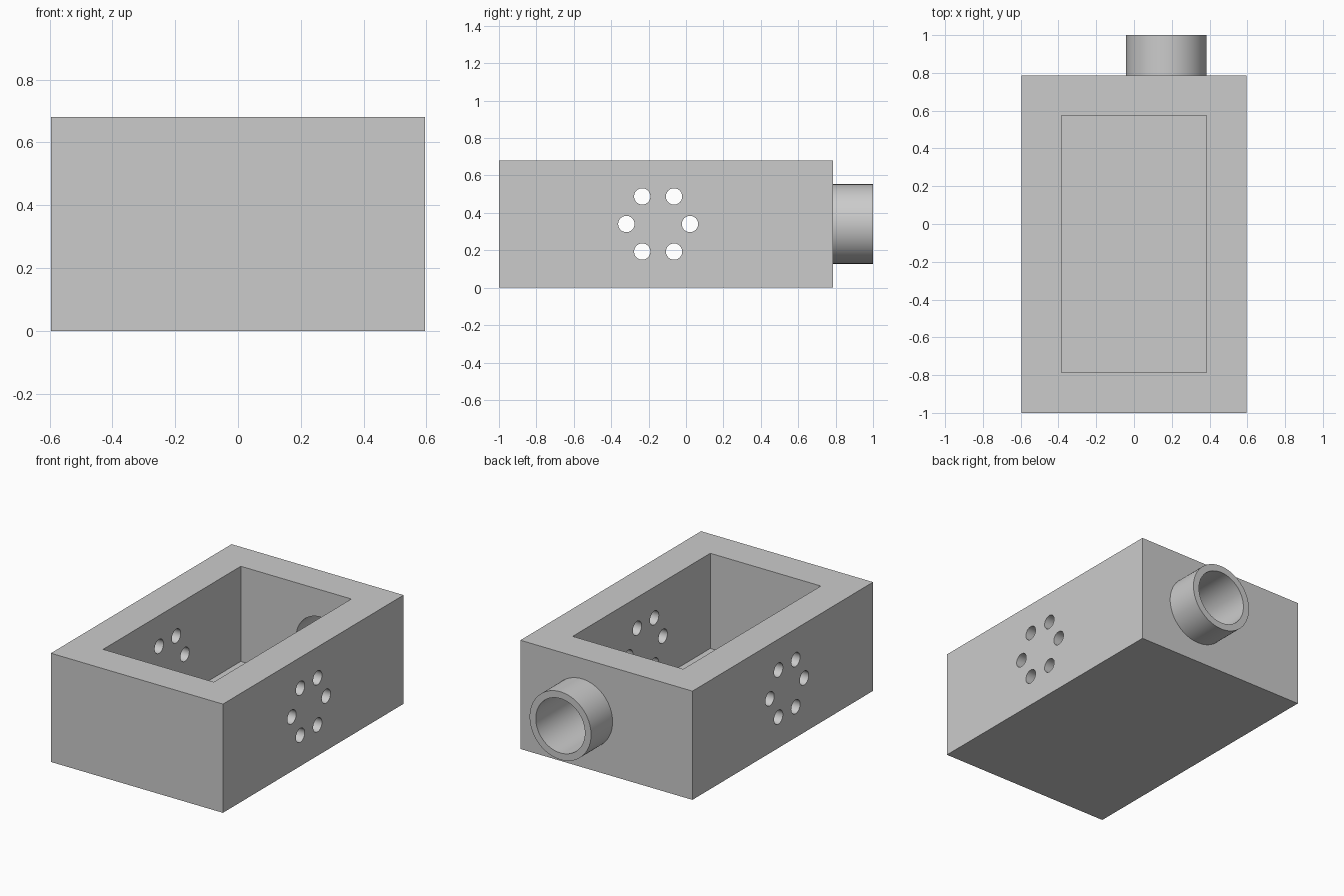
import bpy
import math
from mathutils import Vector

cube = bpy.data.objects.get("Cube")
if cube:
    bpy.data.objects.remove(cube, do_unlink=True)

U = 2 / 94  # one design unit; the whole part is 94 units long

grey = bpy.data.materials.new("plain grey")
grey.use_nodes = True
colour = (0.6, 0.6, 0.6, 1)
grey.diffuse_color = colour
grey.node_tree.nodes["Principled BSDF"].inputs["Base Color"].default_value = colour


def box(name, low, high):
    """Box between two corners given in design units."""
    low, high = Vector(low) * U, Vector(high) * U
    bpy.ops.mesh.primitive_cube_add(size=1, location=(low + high) / 2)
    ob = bpy.context.object
    ob.name = name
    ob.scale = high - low
    bpy.ops.object.transform_apply(location=True, rotation=True, scale=True)
    ob.data.materials.append(grey)
    return ob


def cylinder(name, radius, start, end, sides):
    """Cylinder between two points given in design units."""
    start, end = Vector(start) * U, Vector(end) * U
    axis = end - start
    bpy.ops.mesh.primitive_cylinder_add(
        vertices=sides, radius=radius * U, depth=axis.length,
        location=(start + end) / 2, rotation=axis.to_track_quat('Z', 'Y').to_euler())
    ob = bpy.context.object
    ob.name = name
    bpy.ops.object.transform_apply(location=True, rotation=True, scale=True)
    ob.data.materials.append(grey)
    return ob


def combine(target, tool, operation):
    """Apply a boolean and remove the tool."""
    mod = target.modifiers.new(tool.name, 'BOOLEAN')
    mod.operation = operation
    mod.solver = 'EXACT'
    mod.object = tool
    tool.hide_render = True
    bpy.context.view_layer.objects.active = target
    bpy.ops.object.modifier_apply(modifier=mod.name)
    bpy.data.objects.remove(tool, do_unlink=True)


# Open-topped box with a thin floor and thick walls
housing = box("housing", (-28, -47, 0), (28, 37, 32))
combine(housing, box("cavity", (-18, -37, 4), (18, 27, 40)), 'DIFFERENCE')

# Round spout on the back wall, bored through into the cavity
combine(housing, cylinder("spout", 10, (8, 34, 16), (8, 47, 16), 96), 'UNION')
combine(housing, cylinder("spout_bore", 8, (8, 22, 16), (8, 52, 16), 96), 'DIFFERENCE')

# Ring of six holes through both side walls
for i in range(6):
    a = i * math.pi / 3
    y, z = -7 + 8 * math.cos(a), 16 + 8 * math.sin(a)
    combine(housing, cylinder("side_hole", 2.05, (-32, y, z), (32, y, z), 48), 'DIFFERENCE')

# Smooth round walls, crisp edges
bpy.ops.object.select_all(action='DESELECT')
housing.select_set(True)
bpy.context.view_layer.objects.active = housing
bpy.ops.object.shade_smooth_by_angle(angle=math.radians(30))
